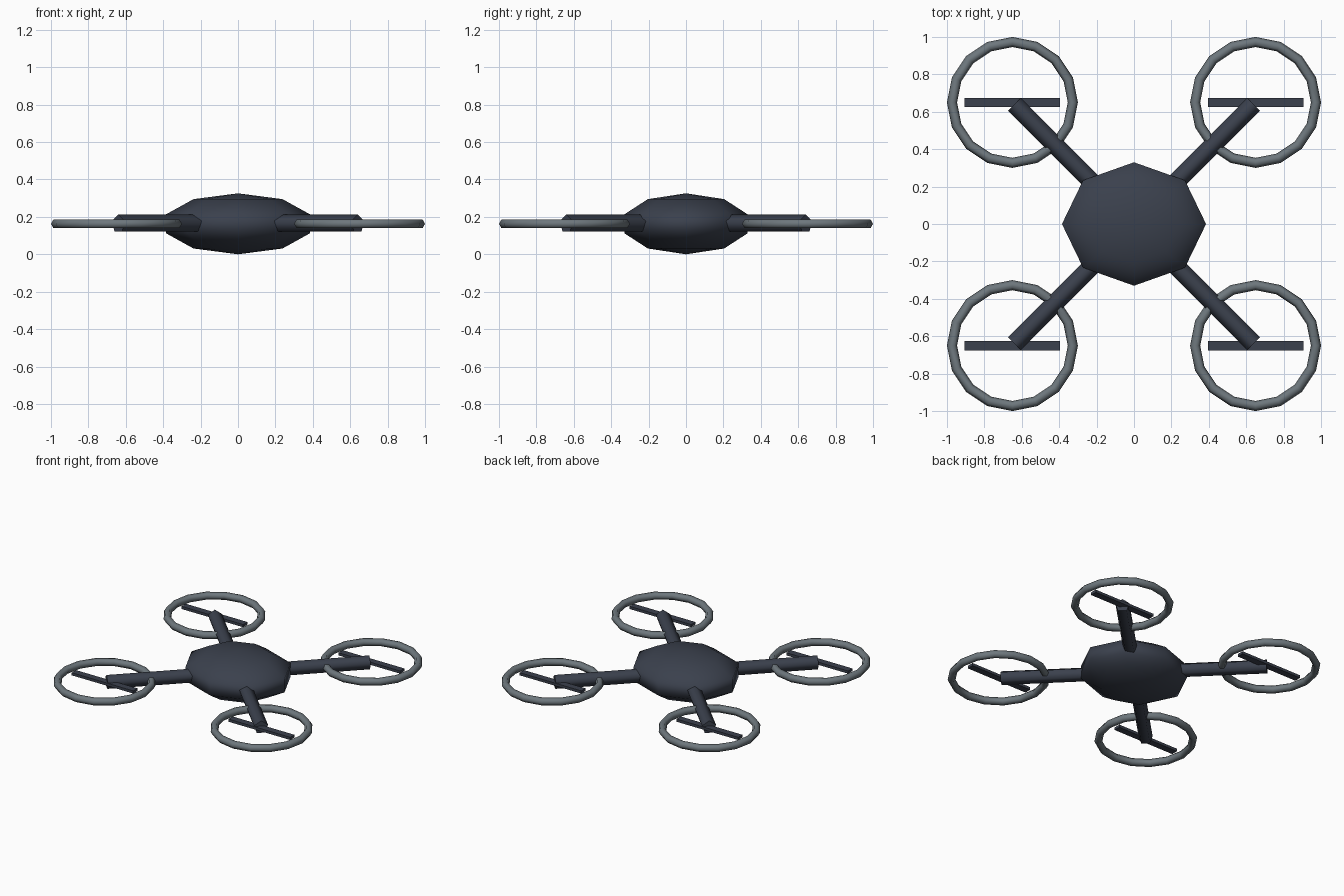
import bpy
import math
from mathutils import Euler

if "Cube" in bpy.data.objects:
    bpy.data.objects.remove(bpy.data.objects["Cube"], do_unlink=True)

MID_Z = 0.163      # height shared by every part
HUB = 0.65         # rotor centre offset in x and y


def make_material(name, color):
    mat = bpy.data.materials.new(name)
    mat.use_nodes = True
    mat.diffuse_color = color
    mat.node_tree.nodes["Principled BSDF"].inputs["Base Color"].default_value = color
    return mat


dark = make_material("dark slate", (0.043, 0.052, 0.074, 1))
grey = make_material("guard grey", (0.155, 0.185, 0.205, 1))


def finish(name, mat, smooth_angle=None):
    obj = bpy.context.object
    obj.name = name
    obj.data.materials.append(mat)
    if smooth_angle:
        bpy.ops.object.shade_smooth_by_angle(angle=math.radians(smooth_angle))
    return obj


# Faceted central body, flattened and a little wider than deep
bpy.ops.mesh.primitive_uv_sphere_add(segments=8, ring_count=5, radius=1,
                                     location=(0, 0, MID_Z))
body = finish("body", dark, 80)
body.scale = (0.405, 0.347, MID_Z)

for y_side, y_name in ((-1, "front"), (1, "back")):
    for x_side, x_name in ((1, "left"), (-1, "right")):
        label = f"{y_name}_{x_name}"
        hub = (x_side * HUB, y_side * HUB, MID_Z)

        # Five-sided arm from the body to the rotor, ridge upwards
        reach = 0.64
        bpy.ops.mesh.primitive_cylinder_add(
            vertices=5, radius=0.05, depth=reach * math.sqrt(2),
            location=(x_side * reach / 2, y_side * reach / 2, MID_Z))
        arm = finish(f"{label}_arm", dark, 80)
        heading = math.atan2(y_side, x_side) - math.pi / 2
        arm.rotation_euler = Euler((-math.pi / 2, 0, heading))
        # Turn the section so that a corner of it points up
        for v in arm.data.vertices:
            v.co.y = -v.co.y

        # Ring guard
        bpy.ops.mesh.primitive_torus_add(
            major_segments=16, minor_segments=6,
            major_radius=0.323, minor_radius=0.027, location=hub)
        finish(f"{label}_guard", grey, 80)

        # Rotor blade
        bpy.ops.mesh.primitive_cube_add(size=1, location=hub)
        blade = finish(f"{label}_blade", dark)
        blade.scale = (0.51, 0.05, 0.02)

# Mirrored arm sections need their faces turned outwards again
for obj in bpy.data.objects:
    if obj.name.endswith("_arm"):
        obj.data.flip_normals()
